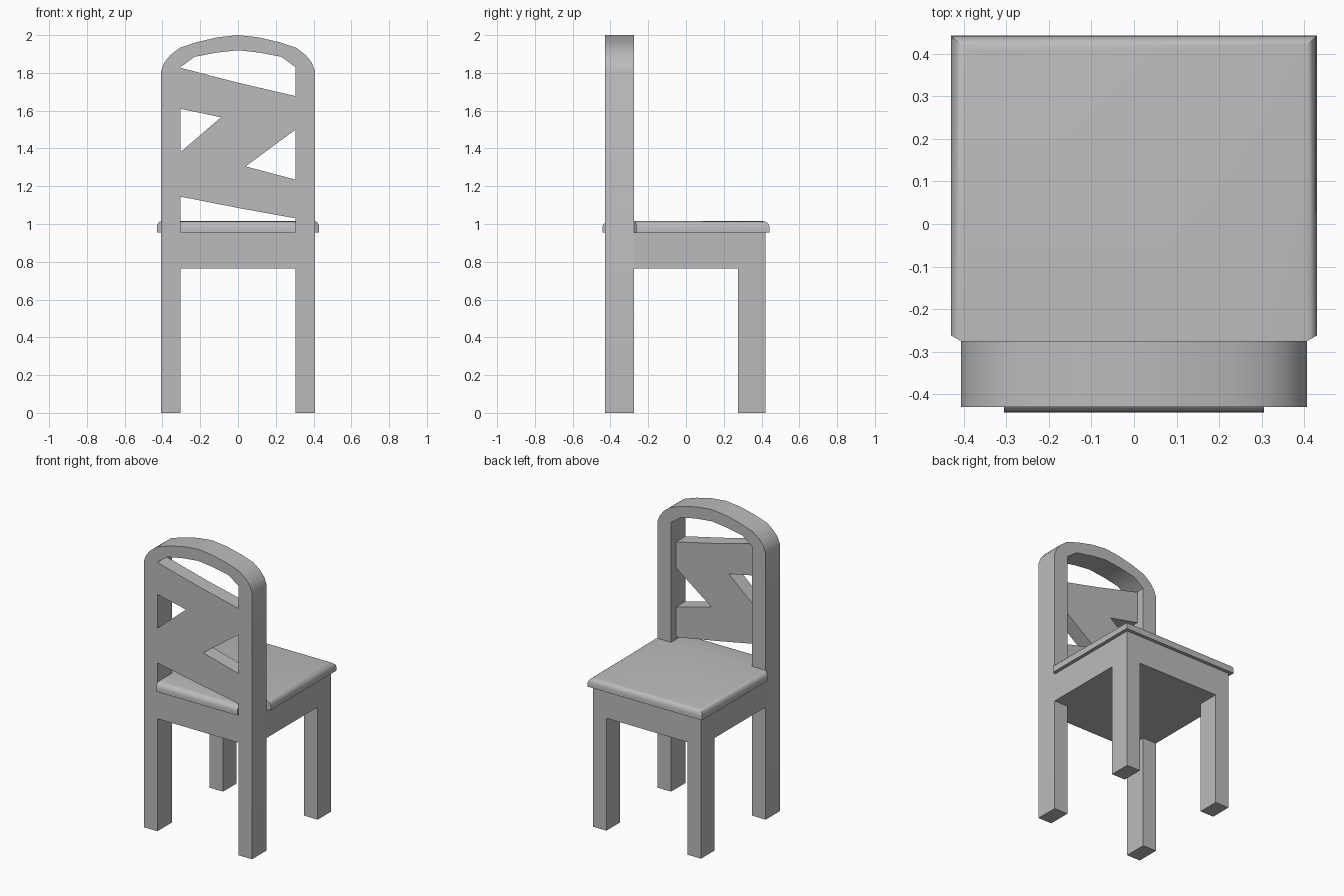
import bpy, bmesh, math
from mathutils import Vector

default = bpy.data.objects.get("Cube")
if default:
    bpy.data.objects.remove(default, do_unlink=True)

grey = bpy.data.materials.new("plain_grey")
grey.use_nodes = True
colour = (0.5, 0.5, 0.5, 1)
grey.diffuse_color = colour
grey.node_tree.nodes["Principled BSDF"].inputs["Base Color"].default_value = colour


def mirrored(half):
    """Close a left-half outline by reflecting it across x = 0."""
    return half + [(-x, z) for x, z in reversed(half) if x]


def extrude(bm, loops, place, offset):
    """Fill closed loops (first outer, others holes) and extrude by offset."""
    edges = []
    for loop in loops:
        verts = [bm.verts.new(place(*p)) for p in loop]
        edges += [bm.edges.new((a, b)) for a, b in zip(verts, verts[1:] + verts[:1])]
    bmesh.ops.triangle_fill(bm, edges=edges, use_beauty=True)
    bmesh.ops.dissolve_limit(bm, angle_limit=0.01, verts=bm.verts[:], edges=bm.edges[:])
    grown = bmesh.ops.extrude_face_region(bm, geom=bm.faces[:], use_keep_orig=True)
    moved = [v for v in grown["geom"] if isinstance(v, bmesh.types.BMVert)]
    bmesh.ops.translate(bm, verts=moved, vec=Vector(offset))
    bmesh.ops.recalc_face_normals(bm, faces=bm.faces[:])


def finish(bm, name):
    mesh = bpy.data.meshes.new(name)
    bm.to_mesh(mesh)
    bm.free()
    obj = bpy.data.objects.new(name, mesh)
    bpy.context.collection.objects.link(obj)
    mesh.materials.append(grey)
    bpy.ops.object.select_all(action='DESELECT')
    obj.select_set(True)
    bpy.context.view_layer.objects.active = obj
    bpy.ops.object.shade_smooth_by_angle(angle=math.radians(30))
    return obj


def upright_panel(name, loops, y0, y1):
    bm = bmesh.new()
    extrude(bm, loops, lambda x, z: (x, y0, z), (0, y1 - y0, 0))
    return finish(bm, name)


OUT, IN = 0.407, 0.305          # outer and inner faces of the posts
FRONT, POST, BACK = -0.43, -0.275, 0.42
APRON, SEAT, TOP = 0.765, 0.955, 1.015

# Arched frame with its two legs
legs = [(-IN, APRON), (-IN, 0), (-OUT, 0)]
arch = [(-OUT, 1.81), (-0.39, 1.855), (-0.36, 1.893), (-0.31, 1.932),
        (-0.22, 1.962), (-0.11, 1.988), (0, 2.0)]
opening = [(-IN, SEAT), (-IN, 1.83), (-0.23, 1.885), (-0.115, 1.907), (0, 1.92)]
upright_panel("arched_frame", [mirrored(legs + arch), mirrored(opening)], FRONT, POST)

# Zigzag slat filling the opening, set in from the seat side
zigzag = [(-IN, 1.827), (0, 1.748), (IN, 1.677), (IN, 1.5), (0.04, 1.305), (IN, 1.235),
          (IN, 1.03), (0, 1.085), (-IN, 1.145), (-IN, 1.38), (-0.09, 1.565), (-IN, 1.61)]
upright_panel("zigzag_slat", [zigzag], FRONT, -0.33)

# Solid seat base, and the pair of legs at the open end
upright_panel("seat_base", [mirrored([(-OUT, APRON), (-OUT, SEAT)])], POST, -POST)
upright_panel("open_end_legs", [mirrored(legs + [(-OUT, SEAT)])], -POST, BACK)

# Seat board notched around the posts, rounded along its exposed upper edges
EDGE, END = 0.43, 0.443
outline = mirrored([(-IN, -END), (-IN, POST), (-OUT, POST), (-EDGE, POST + 0.013), (-EDGE, END)])
bm = bmesh.new()
extrude(bm, [outline], lambda x, y: (x, y, SEAT), (0, 0, TOP - SEAT))


def exposed(edge):
    a, b = (v.co for v in edge.verts)
    mid = (a + b) / 2
    return min(a.z, b.z) > SEAT + 0.01 and (abs(mid.x) > EDGE - 0.005 or abs(mid.y) > END - 0.005)


bmesh.ops.bevel(bm, geom=[e for e in bm.edges if exposed(e)], offset=0.036,
                segments=4, profile=0.5, affect='EDGES')
finish(bm, "seat")
